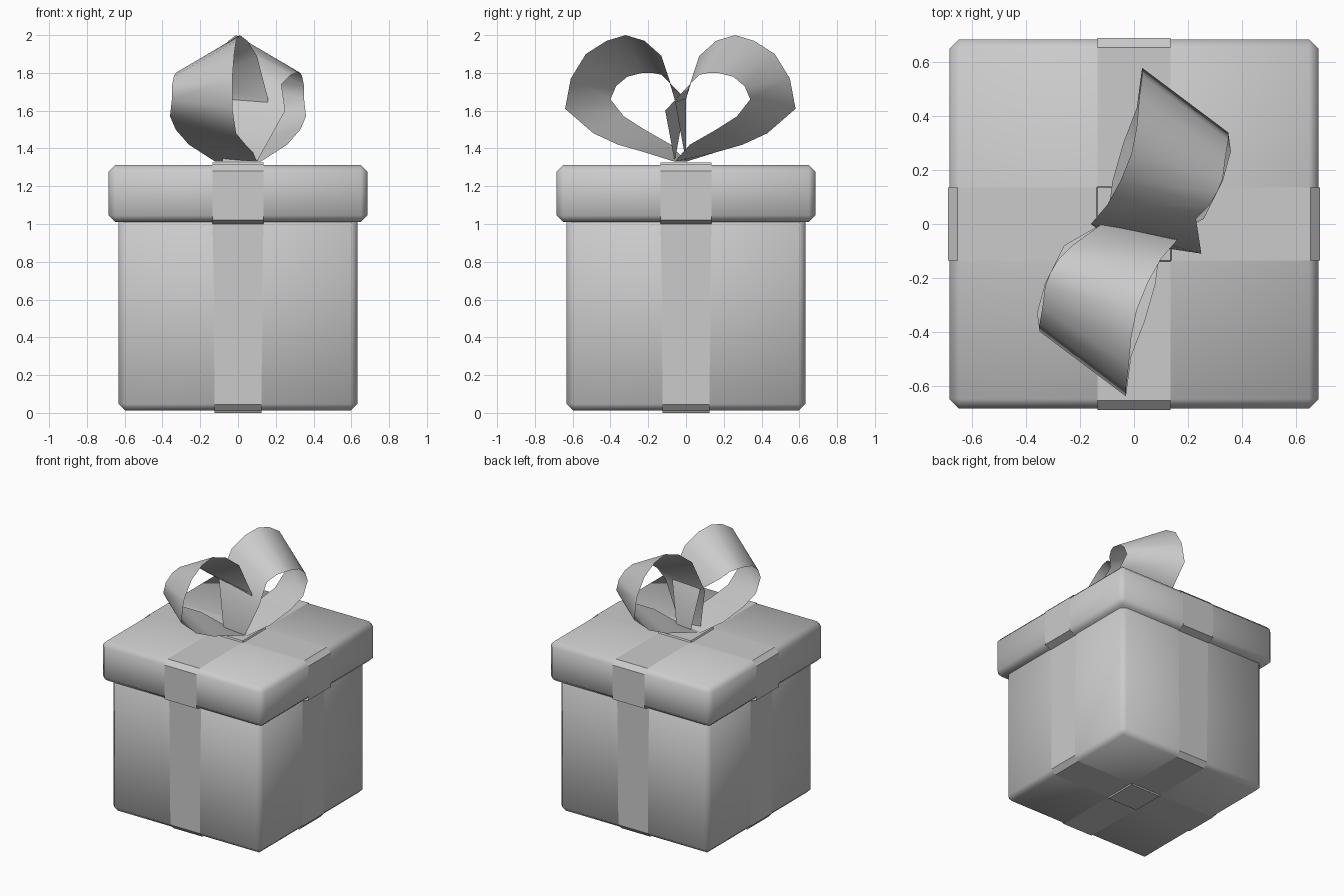
import bpy
import bmesh

default_cube = bpy.data.objects.get("Cube")
if default_cube:
    bpy.data.objects.remove(default_cube, do_unlink=True)

grey = bpy.data.materials.new("plain grey")
grey.use_nodes = True
grey.diffuse_color = (0.6, 0.6, 0.6, 1)
grey.node_tree.nodes["Principled BSDF"].inputs["Base Color"].default_value = grey.diffuse_color


def finish(name, bm, smooth_angle=None):
    """Turn a bmesh into a shaded, coloured object."""
    bmesh.ops.recalc_face_normals(bm, faces=bm.faces)
    mesh = bpy.data.meshes.new(name)
    bm.to_mesh(mesh)
    bm.free()
    mesh.materials.append(grey)
    obj = bpy.data.objects.new(name, mesh)
    bpy.context.collection.objects.link(obj)
    bpy.ops.object.select_all(action="DESELECT")
    obj.select_set(True)
    bpy.context.view_layer.objects.active = obj
    if smooth_angle is None:
        bpy.ops.object.shade_smooth()
    else:
        bpy.ops.object.shade_smooth_by_angle(angle=smooth_angle)
    return obj


def chamfered_box(name, half, bottom, top, width):
    """Square box with a single chamfer on every edge."""
    bm = bmesh.new()
    bmesh.ops.create_cube(bm, size=1)
    for v in bm.verts:
        v.co.x *= 2 * half
        v.co.y *= 2 * half
        v.co.z = top if v.co.z > 0 else bottom
    bmesh.ops.bevel(bm, geom=bm.edges[:], offset=width, segments=1,
                    profile=0.5, affect="EDGES")
    return finish(name, bm)


def strip(bm, edge_a, edge_b, closed=False):
    """Bridge two matching edge lines with quads."""
    a = [bm.verts.new(p) for p in edge_a]
    b = [bm.verts.new(p) for p in edge_b]
    count = len(a)
    for i in range(count if closed else count - 1):
        j = (i + 1) % count
        bm.faces.new((a[i], a[j], b[j], b[i]))


# Box and lid
chamfered_box("box_body", 0.632, 0.012, 1.06, 0.035)
chamfered_box("box_lid", 0.685, 1.01, 1.312, 0.035)

# Straps around the box: distance out, height, half width
half_path = [
    (0.135, 1.325, 0.135), (0.14, 1.314, 0.135), (0.655, 1.314, 0.135),
    (0.69, 1.28, 0.135), (0.69, 1.02, 0.135), (0.637, 1.0, 0.135),
    (0.637, 0.6, 0.127), (0.637, 0.045, 0.125), (0.605, 0.009, 0.125),
    (0.13, 0.009, 0.125), (0.125, 0.0, 0.125),
]
path = half_path + [(-d, z, w) for d, z, w in reversed(half_path)]


def strap(name, along_x):
    def place(d, side, z):
        return (d, side, z) if along_x else (side, d, z)
    bm = bmesh.new()
    strip(bm, [place(d, -w, z) for d, z, w in path],
          [place(d, w, z) for d, z, w in path], closed=True)
    finish(name, bm, 0.6)


strap("strap_side_to_side", True)
strap("strap_front_to_back", False)

# Bow loop: the tight edge and the wide edge of one twisted ribbon
tight_edge = [
    (-0.12, 0, 1.33), (-0.26, -0.08, 1.42), (-0.33, -0.22, 1.5),
    (-0.36, -0.33, 1.57), (-0.35, -0.4, 1.66), (-0.35, -0.37, 1.73),
    (-0.34, -0.31, 1.78), (-0.33, -0.23, 1.8), (-0.31, -0.18, 1.8),
    (-0.28, -0.13, 1.79), (-0.23, -0.08, 1.74),
]
wide_edge = [
    (0.1, -0.06, 1.33), (0.08, -0.22, 1.38), (0.04, -0.36, 1.42),
    (-0.01, -0.49, 1.48), (-0.03, -0.64, 1.61), (-0.03, -0.61, 1.77),
    (-0.02, -0.53, 1.9), (-0.01, -0.42, 1.97), (0.01, -0.32, 2),
    (0.05, -0.22, 1.97), (0.1, -0.13, 1.89), (0.16, -0.06, 1.66),
    (0.08, 0, 1.33),
]


def half_turn(points):
    """Rotate about the vertical through the knot."""
    return [(-x, -0.06 - y, z) for x, y, z in points]


def bow_loop(name, tight, wide):
    bm = bmesh.new()
    strip(bm, tight, wide)
    finish(name, bm, 1.2)


bow_loop("bow_loop_front",
         tight_edge + [(-0.12, 0, 1.66), (-0.04, 0, 1.33)], wide_edge)
bow_loop("bow_loop_back",
         half_turn(tight_edge) + [(0.25, -0.11, 1.6), (0.1, -0.06, 1.33)],
         half_turn(wide_edge))
